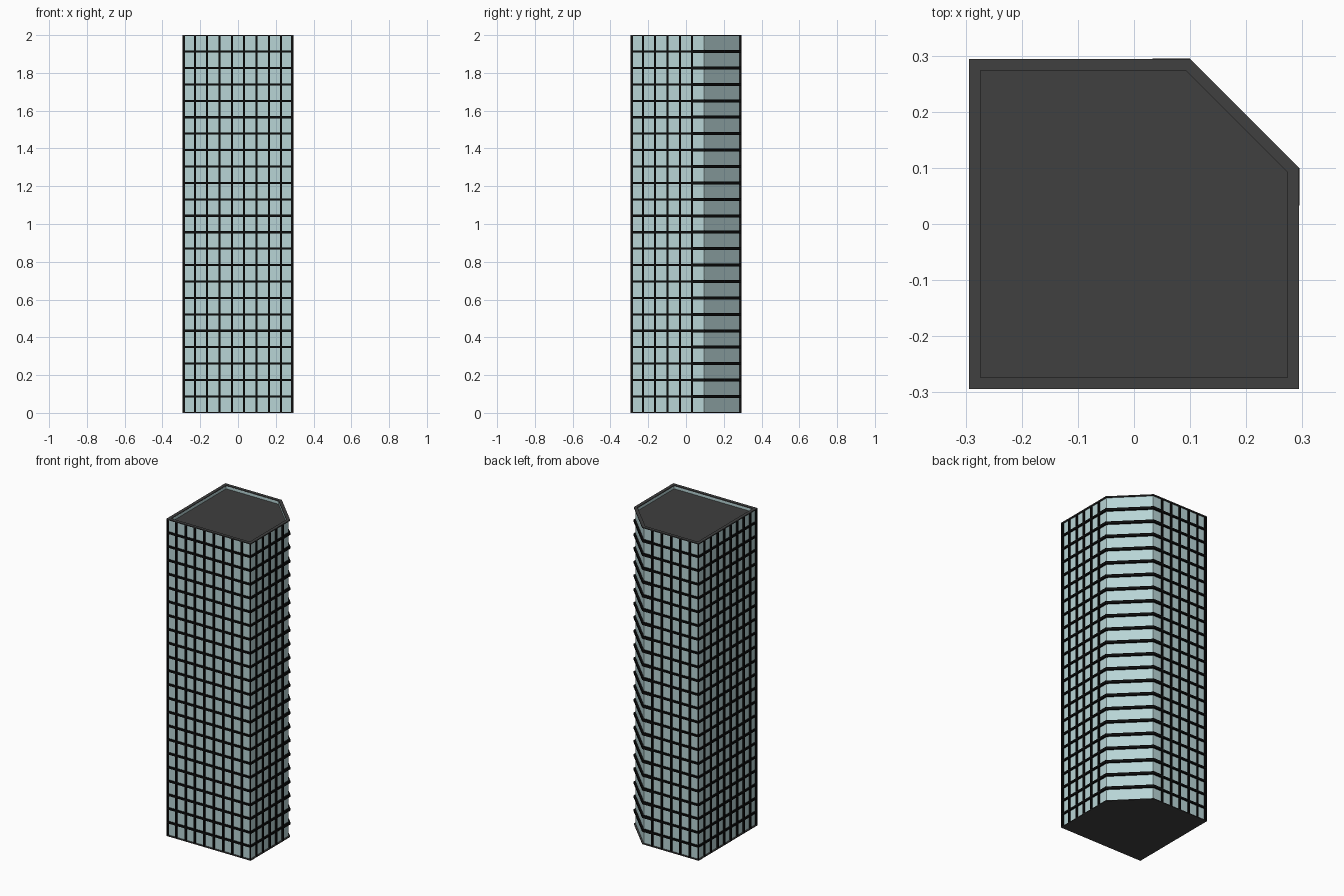
import bpy, bmesh
from mathutils import Vector

if "Cube" in bpy.data.objects:
    bpy.data.objects.remove(bpy.data.objects["Cube"])

R, C, H, FLOORS, BAYS = 0.294, 0.10, 2.0, 23, 9
GLASS_IN, RIM = 0.010, 0.020
OUT = [(-R, -R), (R, -R), (R, C), (C, R), (-R, R)]
BAY = 2 * R / BAYS


def material(name, col):
    m = bpy.data.materials.new(name)
    m.diffuse_color = (*col, 1)
    m.use_nodes = True
    m.node_tree.nodes["Principled BSDF"].inputs["Base Color"].default_value = m.diffuse_color
    return m


glass_mat = material("pale_glass", (0.48, 0.66, 0.67))
black = material("black_frame", (0.004, 0.004, 0.004))
grey = material("dark_grey", (0.05, 0.05, 0.05))


def inset(d):
    """Footprint moved inward by d; k is the mitre at the 135 degree corners."""
    k = d * (2 ** 0.5 - 1)
    r = R - d
    return [(-r, -r), (r, -r), (r, C - k), (C - k, r), (-r, r)]


def finish(name, bm, mat):
    bmesh.ops.recalc_face_normals(bm, faces=bm.faces)
    me = bpy.data.meshes.new(name)
    bm.to_mesh(me)
    bm.free()
    me.materials.append(mat)
    ob = bpy.data.objects.new(name, me)
    bpy.context.collection.objects.link(ob)
    return ob


def prism(bm, pts, z0, z1):
    lo = [bm.verts.new((x, y, z0)) for x, y in pts]
    hi = [bm.verts.new((x, y, z1)) for x, y in pts]
    bm.faces.new(lo)
    bm.faces.new(hi)
    for i in range(len(pts)):
        j = (i + 1) % len(pts)
        bm.faces.new((lo[i], lo[j], hi[j], hi[i]))


def ring(bm, outer, inner, z0, z1):
    loops = [[bm.verts.new((x, y, z)) for x, y in p]
             for p, z in ((outer, z0), (outer, z1), (inner, z1), (inner, z0))]
    n = len(outer)
    for a in range(4):
        p, q = loops[a], loops[(a + 1) % 4]
        for i in range(n):
            j = (i + 1) % n
            bm.faces.new((p[i], p[j], q[j], q[i]))


def box(bm, x0, x1, y0, y1, z0, z1):
    prism(bm, [(x0, y0), (x1, y0), (x1, y1), (x0, y1)], z0, z1)


# glass body
bm = bmesh.new()
prism(bm, inset(GLASS_IN), 0.003, 1.97)
finish("glass_body", bm, glass_mat)

# base plate
bm = bmesh.new()
prism(bm, OUT, 0, 0.005)
finish("base_plate", bm, grey)

# roof deck and parapet
bm = bmesh.new()
prism(bm, inset(RIM - 0.002), 1.965, 1.978)
finish("roof_deck", bm, grey)
bm = bmesh.new()
ring(bm, OUT, inset(RIM), 1.994, H)
finish("parapet_cap", bm, grey)
bm = bmesh.new()
ring(bm, inset(GLASS_IN), inset(RIM), 1.965, 1.996)
finish("parapet_glass", bm, glass_mat)

# horizontal floor rails around the tower
bm = bmesh.new()
for k in range(1, FLOORS):
    z = H * k / FLOORS
    ring(bm, OUT, inset(GLASS_IN + 0.004), z - 0.0055, z + 0.0055)
finish("floor_rails", bm, black)

# thicker rails wrapping the cut corner
M = -R + 5 * BAY
e = 0.0006
bm = bmesh.new()
i = inset(GLASS_IN + 0.005)
outer = [(R + e, M), (R + e, C), (C, R + e), (M, R + e)]
inner = [(M, i[3][1]), i[3], i[2], (i[2][0], M)]
for k in range(1, FLOORS):
    z = H * k / FLOORS
    prism(bm, outer + inner, z - 0.008, z + 0.008)
finish("corner_rails", bm, black)

# vertical mullions: full bays on front and left, five on right and back
bm = bmesh.new()
w, d, top = 0.005, GLASS_IN + 0.003, 1.995
for n in range(1, BAYS):
    p = -R + n * BAY
    box(bm, p - w, p + w, -R, -R + d, 0.002, top)
    box(bm, -R, -R + d, p - w, p + w, 0.002, top)
    if n <= 5:
        box(bm, p - w, p + w, R - d, R, 0.002, top)
        box(bm, R - d, R, p - w, p + w, 0.002, top)
finish("mullions", bm, black)

# slim posts at the three square corners
bm = bmesh.new()
s = 0.006
for sx, sy in ((-1, -1), (1, -1), (-1, 1)):
    xs = sorted((sx * R, sx * (R - s)))
    ys = sorted((sy * R, sy * (R - s)))
    box(bm, *xs, *ys, 0.002, top)
    # fillers closing the gap from post to glass
    box(bm, *sorted((sx * (R - s), sx * (R - d))), *sorted((sy * (R - s), sy * (R - d))), 0.002, top)
finish("corner_posts", bm, black)
